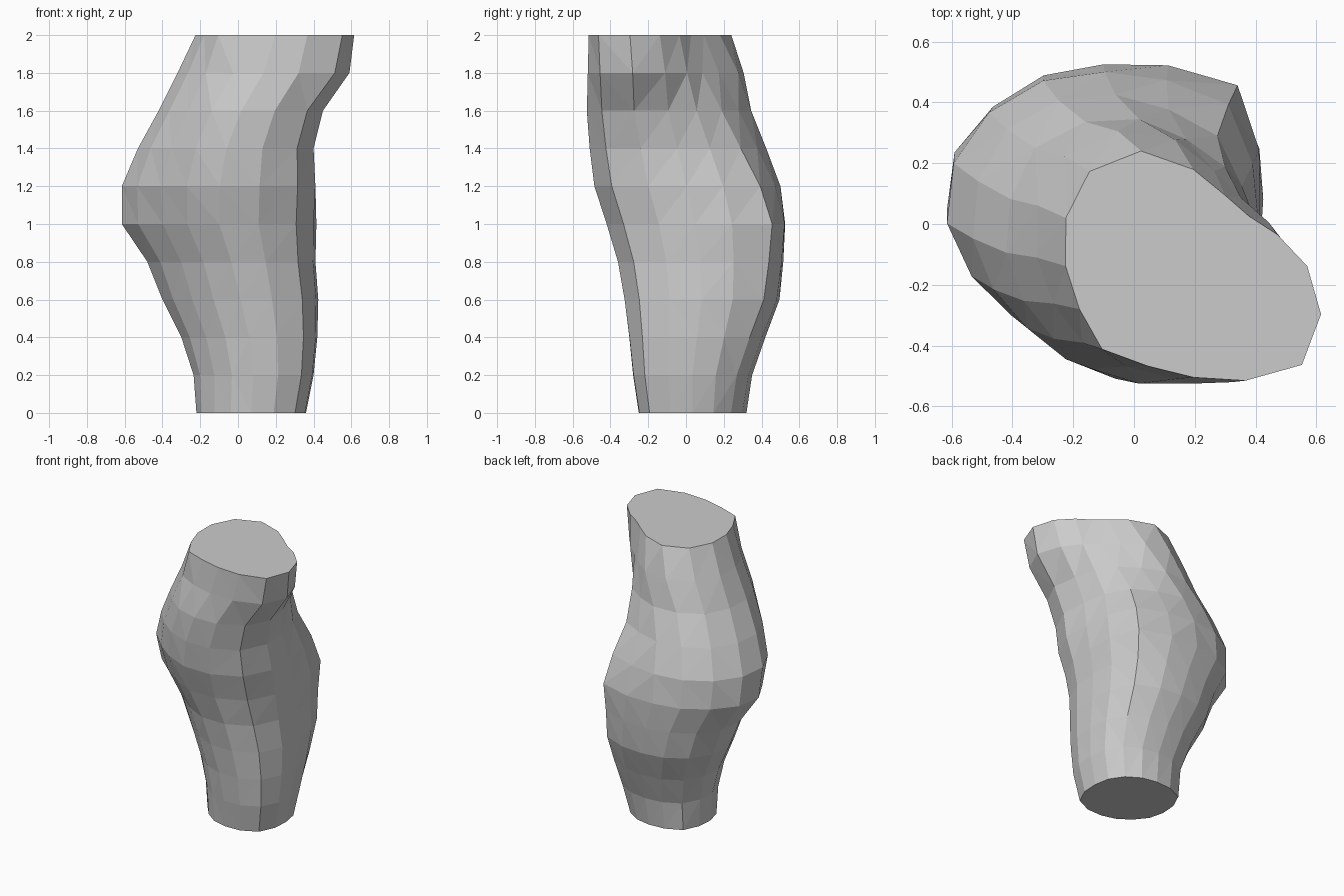
import bpy, bmesh, math

if "Cube" in bpy.data.objects:
    bpy.data.objects.remove(bpy.data.objects["Cube"])

SIDES = 16
STEP = 0.2

# Extents of each horizontal slice, bottom to top: x min, x max, y min, y max
EXTENTS = [
    (-.22, .36, -.25, .32), (-.235, .40, -.28, .35), (-.30, .42, -.30, .42),
    (-.40, .425, -.325, .495), (-.48, .41, -.36, .515), (-.615, .415, -.42, .525),
    (-.615, .41, -.485, .50), (-.53, .40, -.51, .425), (-.42, .45, -.525, .345),
    (-.32, .59, -.52, .305), (-.225, .615, -.515, .24),
]

# Outline radii (counter-clockwise from +x) at a few key heights
KEYS = [
    (0.0, [1, 1.01, 1.01, 1.0, 1, 1.05, 1.12, 1.05, 1, .98, .95, .97, 1, 1.07, 1.13, 1.06]),
    (1.0, [1, 1.075, 1.21, 1.075, 1, 1, 1.0, 1.03, 1, .9, .82, .85, .97, 1.06, 1.12, 1.05]),
    (1.6, [.93, .9, .91, .92, 1, 1.06, 1.11, 1.05, 1, .94, .91, .94, .98, 1.06, 1.13, 1.07]),
    (1.8, [.87, .73, .67, .74, .93, 1.08, 1.13, 1.07, 1, .95, .95, .93, .96, 1.065, 1.17, 1.08]),
    (2.0, [.89, .71, .61, .655, .83, 1.07, 1.15, 1.08, 1, .965, 1.01, .93, .956, 1.065, 1.2, 1.08]),
]


def radii_at(z):
    for (z0, a), (z1, b) in zip(KEYS, KEYS[1:]):
        if z <= z1 + 1e-6:
            t = (z - z0) / (z1 - z0)
            return [p + (q - p) * t for p, q in zip(a, b)]


def fit(values, low, high):
    a, b = min(values), max(values)
    return [low + (v - a) / (b - a) * (high - low) for v in values]


# Loft the slices into one closed body
bm = bmesh.new()
rings = []
for level, (x0, x1, y0, y1) in enumerate(EXTENTS):
    z = level * STEP
    angles = [2 * math.pi * i / SIDES for i in range(SIDES)]
    radii = radii_at(z)
    xs = fit([r * math.cos(a) for r, a in zip(radii, angles)], x0, x1)
    ys = fit([r * math.sin(a) for r, a in zip(radii, angles)], y0, y1)
    rings.append([bm.verts.new((x, y, z)) for x, y in zip(xs, ys)])

walls = []
for low, high in zip(rings, rings[1:]):
    for i in range(SIDES):
        j = (i + 1) % SIDES
        walls.append(bm.faces.new((low[i], low[j], high[j], high[i])))

# Faceted walls and flat cut ends
bmesh.ops.triangulate(bm, faces=walls)
bm.faces.new(rings[0][::-1])
bm.faces.new(rings[-1])
bmesh.ops.recalc_face_normals(bm, faces=bm.faces)

mesh = bpy.data.meshes.new("torso")
bm.to_mesh(mesh)
bm.free()
torso = bpy.data.objects.new("torso", mesh)
bpy.context.collection.objects.link(torso)
